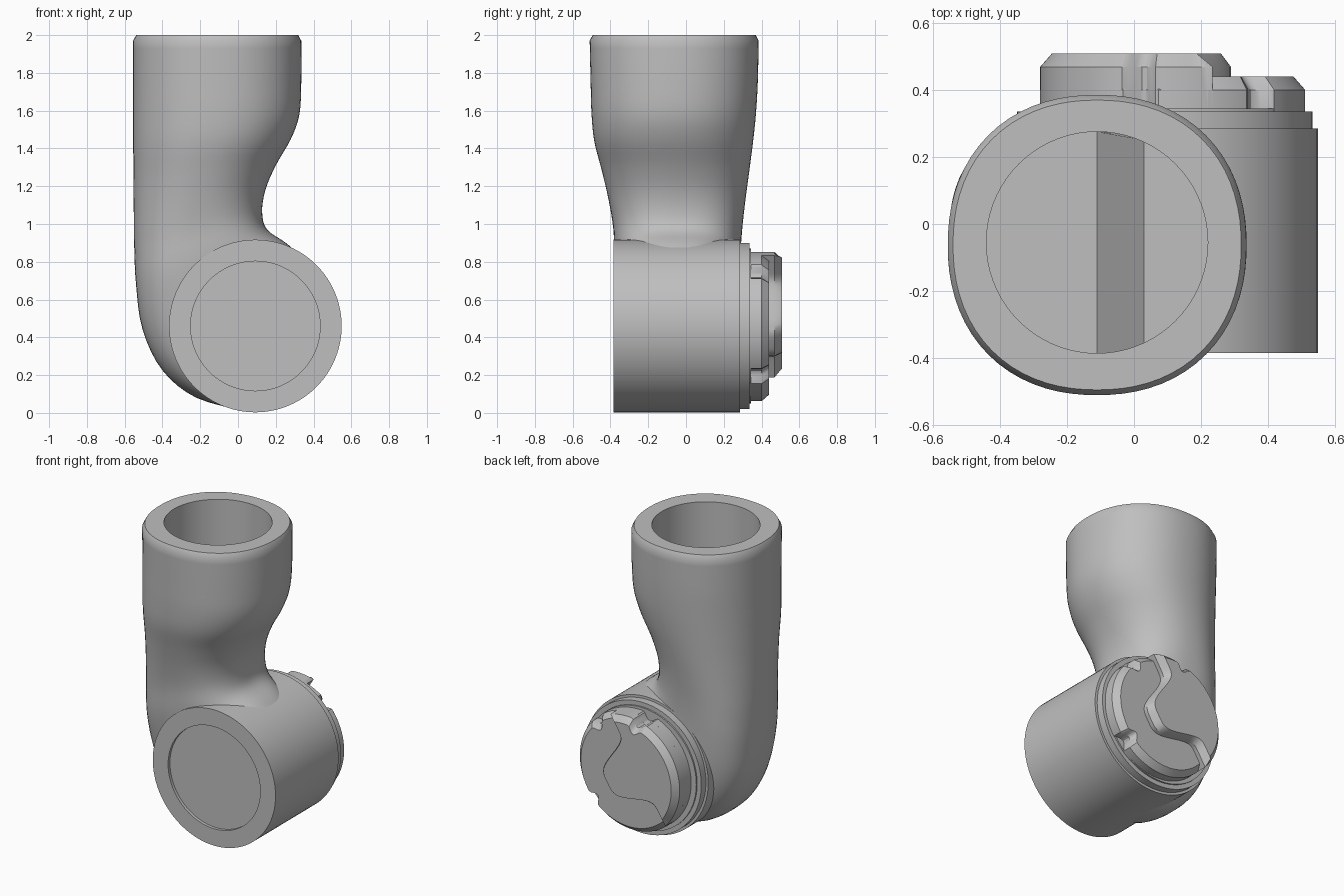
import bpy, bmesh
from math import sin, cos, pi, radians, degrees, acos, exp

cube = bpy.data.objects.get("Cube")
if cube:
    bpy.data.objects.remove(cube, do_unlink=True)

grey = bpy.data.materials.new("plain_grey")
grey.use_nodes = True
colour = (0.52, 0.52, 0.52, 1)
grey.diffuse_color = colour
grey.node_tree.nodes["Principled BSDF"].inputs["Base Color"].default_value = colour


def finish(name, bm, angle=30):
    bmesh.ops.recalc_face_normals(bm, faces=bm.faces[:])
    mesh = bpy.data.meshes.new(name)
    bm.to_mesh(mesh)
    bm.free()
    mesh.materials.append(grey)
    obj = bpy.data.objects.new(name, mesh)
    bpy.context.collection.objects.link(obj)
    bpy.ops.object.select_all(action='DESELECT')
    obj.select_set(True)
    bpy.context.view_layer.objects.active = obj
    bpy.ops.object.shade_smooth_by_angle(angle=radians(angle))


def loft(rings):
    """Skin a list of equal-length point rings and cap both ends."""
    bm = bmesh.new()
    loops = [[bm.verts.new(p) for p in ring] for ring in rings]
    n = len(loops[0])
    for a, b in zip(loops, loops[1:]):
        for i in range(n):
            j = (i + 1) % n
            bm.faces.new((a[i], a[j], b[j], b[i]))
    bm.faces.new(loops[0])
    bm.faces.new(loops[-1])
    return bm


def turned(profile, cx, cz, n=96):
    """Rings about an axis along y, from (radius, y) pairs."""
    return [[(cx + r * cos(2 * pi * i / n), y, cz + r * sin(2 * pi * i / n))
             for i in range(n)] for r, y in profile]


# Tube and elbow: right point, left point, front, back and squareness of each section
stations = [
    (.335, 1.97, -.555, 1.97, -.51, .385, 2.2),
    (.335, 1.75, -.555, 1.75, -.505, .38, 2.2),
    (.325, 1.58, -.555, 1.58, -.50, .37, 2.2),
    (.28, 1.45, -.555, 1.42, -.485, .355, 2.2),
    (.20, 1.31, -.553, 1.25, -.445, .335, 2.2),
    (.145, 1.18, -.552, 1.08, -.41, .315, 2.3),
    (.128, 1.06, -.55, .90, -.385, .298, 2.5),
    (.155, .97, -.54, .68, -.378, .287, 2.7),
    (.26, .895, -.505, .44, -.36, .283, 2.7),
    (.34, .81, -.40, .225, -.355, .28, 2.7),
    (.36, .70, -.22, .08, -.355, .28, 2.7),
    (.36, .60, .05, .006, -.355, .28, 2.7),
]


def spline(a, b, c, d, t):
    return tuple(.5 * (2 * q + (r - p) * t + (2 * p - 5 * q + 4 * r - s) * t * t
                       + (3 * q - p - 3 * r + s) * t ** 3)
                 for p, q, r, s in zip(a, b, c, d))


def section(s, n=72, shrink=0, lift=0):
    ax, az, bx, bz, front, back, e = s
    ring = []
    for i in range(n):
        c, d = cos(2 * pi * i / n), sin(2 * pi * i / n)
        k = (abs(c) ** e + abs(d) ** e) ** (-1 / e) * (1 - shrink)
        ring.append(((ax + bx) / 2 + c * k * (ax - bx) / 2,
                     (front + back) / 2 + d * k * (back - front) / 2,
                     (az + bz) / 2 + c * k * (az - bz) / 2 + lift))
    return ring


def bore(z, n=72):
    return [(-.11 + .33 * cos(2 * pi * i / n), -.055 + .33 * sin(2 * pi * i / n), z)
            for i in range(n)]


rings = [bore(1.5), bore(2), section(stations[0], shrink=.035, lift=.03)]
last = len(stations) - 1
for i in range(last):
    four = [stations[min(max(i + k, 0), last)] for k in (-1, 0, 1, 2)]
    rings += [section(spline(*four, t / 4)) for t in range(4)]
rings.append(section(stations[-1]))
bm = loft(rings)

# Stepped floor of the bore: a raised half joined by a slope
for x in (-.11, .03):
    level = [f for f in bm.faces if all(abs(v.co.z - 1.5) < 1e-4 for v in f.verts)]
    geom = level + list({e for f in level for e in f.edges}) + list({v for f in level for v in f.verts})
    bmesh.ops.bisect_plane(bm, geom=geom, plane_co=(x, 0, 0), plane_no=(1, 0, 0))
for v in bm.verts:
    if abs(v.co.z - 1.5) < 1e-4 and v.co.x < -.105 and (v.co.x + .11) ** 2 + (v.co.y + .055) ** 2 < .11:
        v.co.z += .1
finish("elbow_tube", bm, 32)

# Round housing across the bottom, with a shallow front recess and back flange
housing = [(.343, -.365), (.343, -.385), (.457, -.385), (.457, .285),
           (.44, .285), (.44, .335), (.41, .335), (.41, .345)]
finish("round_housing", loft(turned(housing, .092, .46)))

# Coupling plug on the back
CX, CZ, R = .115, .457, .395
TILT = radians(-32.3)
NOTCHES = (104, 48, -42)


def rim(world_angle):
    """Rim radius with shallow rounded notches."""
    a = degrees(world_angle)
    d = min(abs((a - n + 180) % 360 - 180) for n in NOTCHES)
    return R - .045 * max(0, 1 - (d / 7) ** 2)


def disc_outline(y, inset):
    return [(CX + (rim(a) - inset) * cos(a), y, CZ + (rim(a) - inset) * sin(a))
            for a in (radians(2 * i) for i in range(180))]


def half_outline(y, inset):
    """Raised half: outer arc, then a chord with a flared bump in the middle."""
    pts = []
    edge = acos(-.1 / R)
    for i in range(61):
        a = edge + (2 * pi - 2 * edge) * i / 60
        r = rim(a + TILT) - inset
        pts.append((min(r * cos(a), -.1 - inset), r * sin(a)))
    half = R * sin(edge) - inset
    for i in range(1, 40):
        q = half * (i / 20 - 1)
        pts.append((-.1 + .27 * exp(-(abs(q) / .165) ** 4) - inset, q))
    return [(CX + p * cos(TILT) - q * sin(TILT), y, CZ + p * sin(TILT) + q * cos(TILT))
            for p, q in pts]


for name, outline, top in (("plug_base", disc_outline, .44),
                           ("plug_raised_half", half_outline, .508)):
    layers = [outline(.33, 0), outline(top - .04, 0), outline(top, .035)]
    finish(name, loft(layers))
